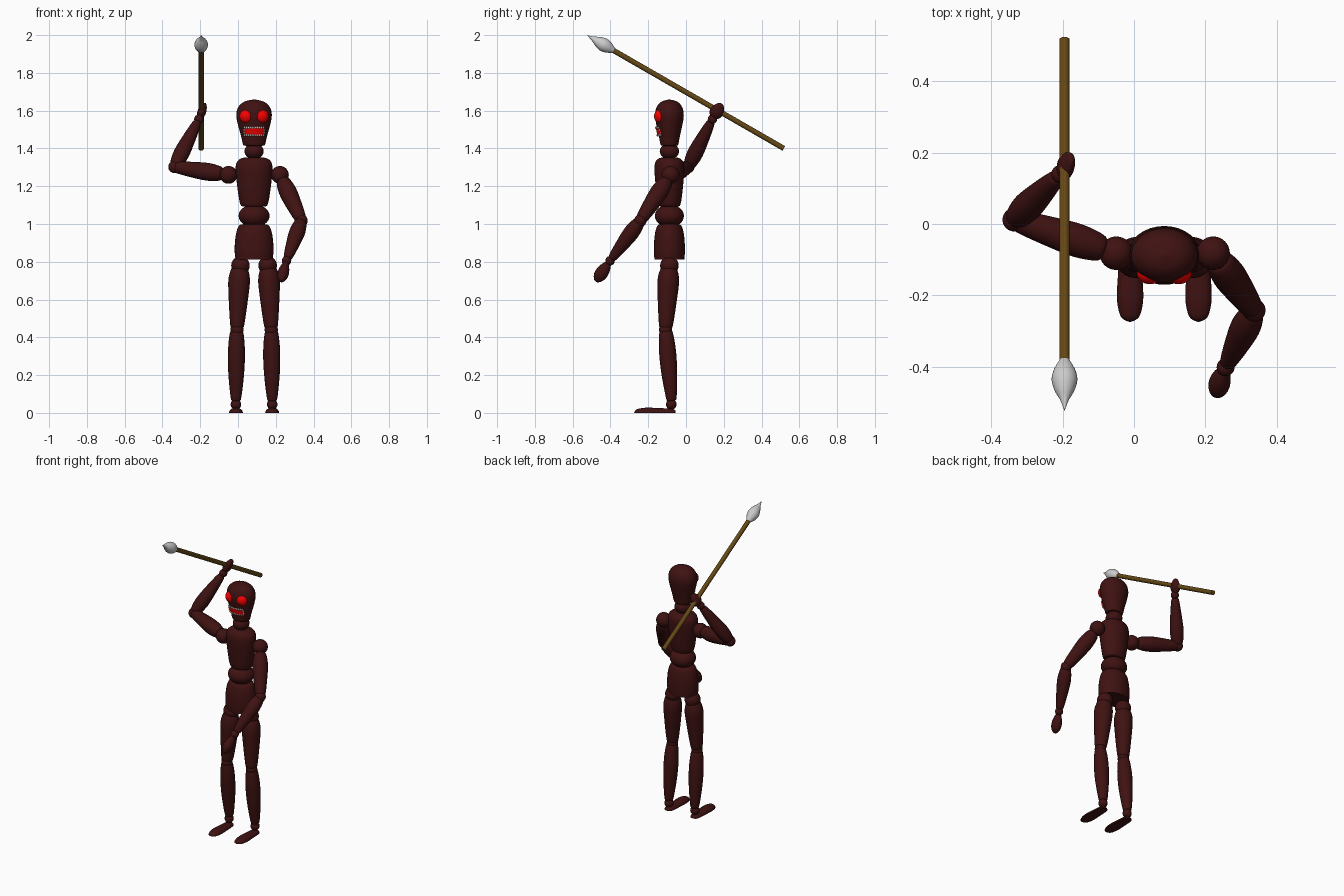
import bpy, bmesh
from math import sin, cos, pi, radians, sqrt
from mathutils import Vector

if "Cube" in bpy.data.objects:
    bpy.data.objects.remove(bpy.data.objects["Cube"])

CX, CY = 0.085, -0.088  # body axis


def material(name, rgb):
    m = bpy.data.materials.new(name)
    m.diffuse_color = (*rgb, 1)
    m.use_nodes = True
    m.node_tree.nodes["Principled BSDF"].inputs["Base Color"].default_value = m.diffuse_color
    return m


SKIN = material("dark_skin", (0.05, 0.006, 0.006))
RED = material("glowing_red", (0.9, 0.0, 0.0))
WOOD = material("wood", (0.13, 0.065, 0.008))
WHITE = material("tooth_white", (0.8, 0.8, 0.75))


def finish(name, bm, mat):
    bmesh.ops.recalc_face_normals(bm, faces=bm.faces)
    me = bpy.data.meshes.new(name)
    bm.to_mesh(me)
    bm.free()
    ob = bpy.data.objects.new(name, me)
    bpy.context.collection.objects.link(ob)
    if mat:
        me.materials.append(mat)
    return ob


def spline(pts, n=4):
    """Catmull-Rom curve through (t, r) profile points."""
    P = [Vector(p) for p in pts]
    out = []
    for i in range(len(P) - 1):
        a, b, c, d = P[max(i - 1, 0)], P[i], P[i + 1], P[min(i + 2, len(P) - 1)]
        for k in range(n):
            u = k / n
            out.append(0.5 * (2 * b + (c - a) * u + (2 * a - 5 * b + 4 * c - d) * u * u
                              + (3 * b - a - 3 * c + d) * u ** 3))
    return out + [P[-1]]


def lathe(name, p0, p1, profile, mat=SKIN, sx=1, sy=1, smooth=True, sides=32, floor=False):
    """Turn a (t, radius) profile around the line p0-p1."""
    p0, p1 = Vector(p0), Vector(p1)
    d = p1 - p0
    q = Vector((0, 0, 1)).rotation_difference(d)
    bm = bmesh.new()
    rings = []
    for t, r in (spline(profile) if smooth else profile):
        r = max(r, 0.0002)
        rings.append([bm.verts.new(p0 + q @ Vector((r * sx * cos(2 * pi * k / sides),
                                                    r * sy * sin(2 * pi * k / sides),
                                                    t * d.length))) for k in range(sides)])
    for a, b in zip(rings, rings[1:]):
        for k in range(sides):
            j = (k + 1) % sides
            bm.faces.new((a[k], a[j], b[j], b[k]))
    bm.faces.new(rings[0])
    bm.faces.new(rings[-1])
    if floor:
        for v in bm.verts:
            v.co.z = max(v.co.z, 0)
    return finish(name, bm, mat)


def ball(name, c, r, mat=SKIN, seg=32):
    bm = bmesh.new()
    bmesh.ops.create_uvsphere(bm, u_segments=seg, v_segments=seg // 2, radius=1)
    r = r if isinstance(r, tuple) else (r, r, r)
    bmesh.ops.scale(bm, vec=r, verts=bm.verts)
    bmesh.ops.translate(bm, vec=c, verts=bm.verts)
    return finish(name, bm, mat)


def column(name, z0, z1, profile, sy):
    return lathe(name, (CX, CY, z0), (CX, CY, z1), profile, sy=sy)


# Head, neck and torso
column("head", 1.413, 1.66, [(0, 0), (0.005, 0.045), (0.03, 0.058), (0.2, 0.068), (0.45, 0.085),
                             (0.66, 0.094), (0.83, 0.084), (0.95, 0.052), (1, 0)], 0.81)
ball("neck", (CX, CY, 1.385), (0.051, 0.051, 0.042))
column("chest", 1.09, 1.352, [(0, 0), (0.01, 0.055), (0.06, 0.073), (0.3, 0.085), (0.7, 0.097),
                              (0.88, 0.094), (0.97, 0.075), (1, 0.045), (1, 0)], 0.81)
ball("abdomen", (CX, CY, 1.043), (0.082, 0.077, 0.06))
column("pelvis", 0.813, 0.998, [(0, 0), (0.0, 0.09), (0.03, 0.099), (0.3, 0.103), (0.65, 0.098),
                                (0.9, 0.086), (1, 0.065), (1, 0)], 0.8)

# Face: eyes, curved mouth and teeth following the jaw
for s, side in ((-1, "right"), (1, "left")):
    ball(side + "_eye", (CX + s * 0.04, CY - 0.05, 1.57), (0.037, 0.031, 0.037), RED)


def jaw(x, z, lift):
    a = 0.079 + (z - 1.49) * 0.25
    return Vector((CX + x, CY - 0.81 * a * sqrt(1 - (x / a) ** 2) - lift, z))


bm = bmesh.new()
cols = []
for i in range(13):
    x = (i - 6) / 6 * 0.052
    cols.append([bm.verts.new(jaw(x, z, l))
                 for z, l in ((1.468, 0.004), (1.512, 0.004), (1.512, -0.012), (1.468, -0.012))])
for a, b in zip(cols, cols[1:]):
    for k in range(4):
        bm.faces.new((a[k], a[(k + 1) % 4], b[(k + 1) % 4], b[k]))
bm.faces.new(cols[0])
bm.faces.new(cols[-1])
finish("mouth", bm, RED)
spots = [((i - 4.5) / 4.5 * 0.05, z) for i in range(10) for z in (1.47, 1.51)]
spots += [(x, z) for x in (-0.053, 0.053) for z in (1.483, 1.497)]
for x, z in spots:
    ball("tooth", jaw(x, z, 0.004), (0.0052, 0.004, 0.006), WHITE, 10)

# Limb profiles
UPPER_ARM = [(0, 0), (0.005, 0.022), (0.06, 0.038), (0.3, 0.047), (0.6, 0.042), (0.9, 0.033),
             (0.98, 0.025), (1, 0)]
FOREARM = [(0, 0), (0.01, 0.022), (0.08, 0.034), (0.3, 0.042), (0.6, 0.036), (0.92, 0.025),
           (0.99, 0.017), (1, 0)]
HAND = [(0, 0), (0.04, 0.014), (0.2, 0.029), (0.42, 0.035), (0.7, 0.029), (0.95, 0.014), (1, 0)]
THIGH = [(0, 0), (0.005, 0.032), (0.04, 0.046), (0.2, 0.057), (0.45, 0.053), (0.93, 0.038),
         (0.99, 0.028), (1, 0)]
SHIN = [(0, 0), (0.005, 0.025), (0.05, 0.037), (0.3, 0.045), (0.6, 0.042), (0.93, 0.029),
        (0.99, 0.02), (1, 0)]
FOOT = [(0, 0), (0.01, 0.016), (0.1, 0.029), (0.4, 0.034), (0.7, 0.037), (0.9, 0.029),
        (0.97, 0.017), (1, 0)]

# Arms: shoulder, elbow, wrist, fingertip
arms = {
    "right": ((-0.05, -0.082, 1.26), (-0.336, 0.012, 1.302), (-0.207, 0.14, 1.555),
              (-0.174, 0.188, 1.638)),
    "left": ((0.222, -0.082, 1.26), (0.336, -0.242, 1.018), (0.257, -0.402, 0.805),
             (0.228, -0.478, 0.695)),
}
for side, pts in arms.items():
    S, E, W, T = (Vector(p) for p in pts)
    ball(side + "_shoulder", S, 0.047)
    ball(side + "_elbow", E, 0.033)
    ball(side + "_wrist", W, 0.025)
    lathe(side + "_upper_arm", S.lerp(E, 0.11), S.lerp(E, 1.0), UPPER_ARM)
    lathe(side + "_forearm", E.lerp(W, 0.0), E.lerp(W, 0.95), FOREARM)
    a, b = W.lerp(T, 0.05), T
    if b.z < a.z:
        lathe(side + "_hand", b, a, HAND, sx=0.85)
    else:
        lathe(side + "_hand", b - (b - a), b, HAND, sx=0.65, sy=1.05)

# Legs: mirrored about the body axis
for s, side in ((-1, "right"), (1, "left")):
    def at(dx, y, z):
        return (CX + s * dx, y, z)
    ball(side + "_hip", at(0.072, CY, 0.78), 0.049)
    lathe(side + "_thigh", at(0.076, -0.09, 0.768), at(0.09, -0.107, 0.45), THIGH)
    ball(side + "_knee", at(0.091, -0.108, 0.44), 0.035)
    lathe(side + "_shin", at(0.092, -0.107, 0.437), at(0.096, -0.076, 0.06), SHIN)
    ball(side + "_ankle", at(0.096, -0.078, 0.045), 0.028)
    lathe(side + "_foot", at(0.096, -0.055, 0), at(0.096, -0.275, 0), FOOT, sy=0.75, floor=True)

# Spear held overhead
butt, tip = Vector((-0.195, 0.518, 1.4)), Vector((-0.195, -0.525, 2.0))
neck = butt.lerp(tip, 0.862)
lathe("spear_shaft", butt, neck.lerp(tip, 0.1), [(0, 0.014), (1, 0.014)], WOOD, smooth=False)
lathe("spear_head", neck, tip, [(0, 0.013), (0.04, 0.017), (0.22, 0.031), (0.4, 0.036),
                                (0.6, 0.027), (0.78, 0.012), (1, 0)], None)

# Smooth shading with crisp edges
for ob in bpy.data.objects:
    ob.select_set(True)
bpy.context.view_layer.objects.active = bpy.data.objects["head"]
bpy.ops.object.shade_smooth_by_angle(angle=radians(40))
